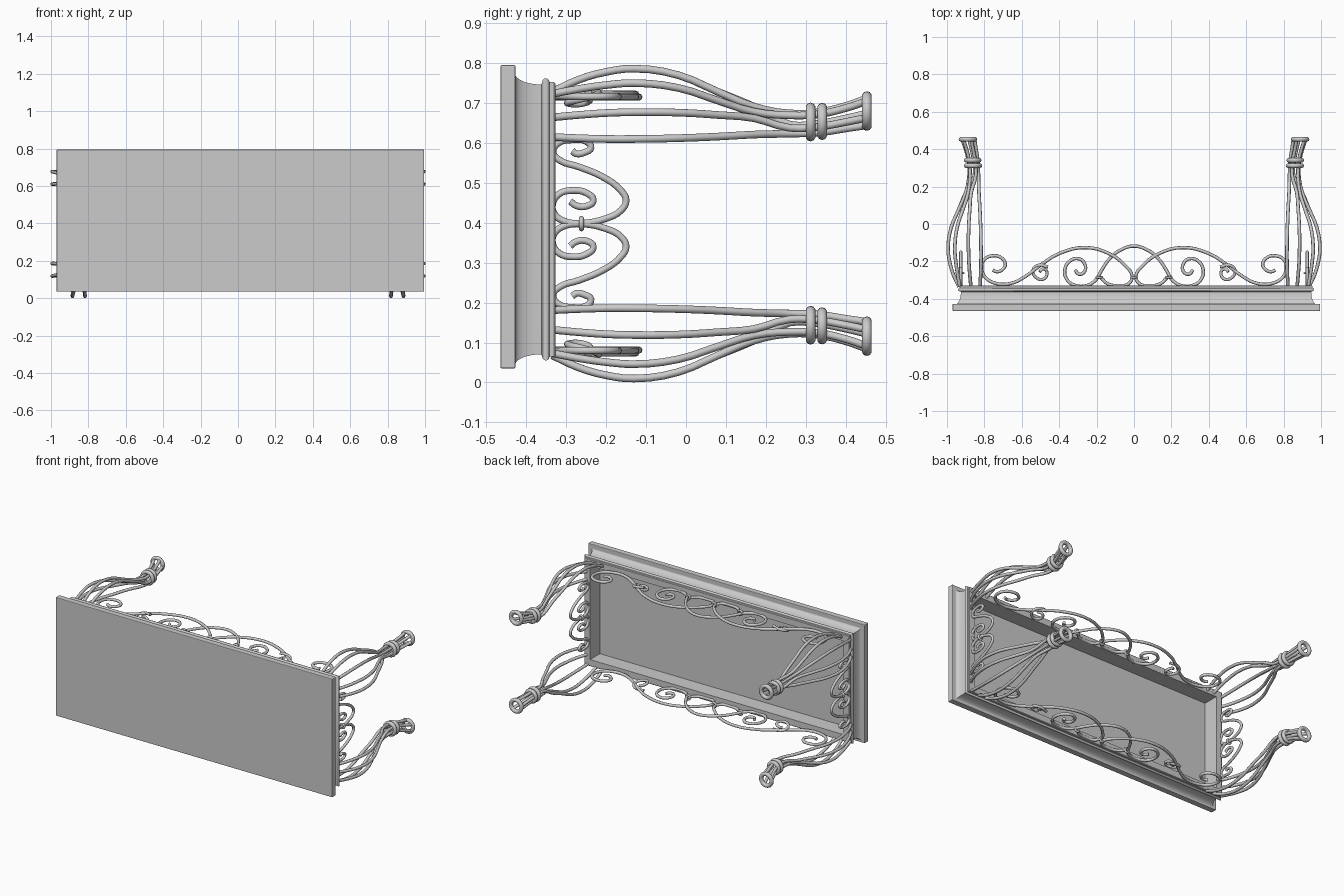
import bpy, bmesh, math
from mathutils import Vector

if "Cube" in bpy.data.objects:
    bpy.data.objects.remove(bpy.data.objects["Cube"])

CZ = 0.398      # mirror height of legs and scrolls
DX = 0.606      # extra half length along x


def mesh_object(name, bm):
    bmesh.ops.recalc_face_normals(bm, faces=bm.faces)
    me = bpy.data.meshes.new(name)
    bm.to_mesh(me)
    bm.free()
    ob = bpy.data.objects.new(name, me)
    bpy.context.collection.objects.link(ob)
    return ob


def select(ob):
    bpy.ops.object.select_all(action='DESELECT')
    ob.select_set(True)
    bpy.context.view_layer.objects.active = ob


def rods(name, paths, radius, res=4):
    """Round bars following smooth curves through the given points."""
    cu = bpy.data.curves.new(name, 'CURVE')
    cu.dimensions = '3D'
    cu.bevel_depth = radius
    cu.bevel_resolution = 2
    cu.resolution_u = res
    cu.use_fill_caps = True
    for pts in paths:
        sp = cu.splines.new('BEZIER')
        sp.bezier_points.add(len(pts) - 1)
        for bp, p in zip(sp.bezier_points, pts):
            bp.co = p
            bp.handle_left_type = bp.handle_right_type = 'AUTO'
    ob = bpy.data.objects.new(name, cu)
    bpy.context.collection.objects.link(ob)
    select(ob)
    bpy.ops.object.convert(target='MESH')
    bpy.ops.object.shade_smooth_by_angle(angle=math.radians(50))


def ring(name, loc, major, minor, rot):
    bpy.ops.mesh.primitive_torus_add(location=loc, rotation=rot, major_radius=major,
                                     minor_radius=minor, major_segments=24, minor_segments=10)
    ob = bpy.context.object
    ob.name = name
    bpy.ops.object.shade_smooth()


# table top slab
bm = bmesh.new()
bmesh.ops.create_cube(bm, size=1)
for v in bm.verts:
    v.co = Vector((0.0125 + v.co.x * 1.965, -0.446 + v.co.y * 0.038, 0.415 + v.co.z * 0.76))
bmesh.ops.bevel(bm, geom=bm.edges[:], offset=0.004, segments=2, affect='EDGES', profile=0.5)
mesh_object("table_top", bm)

# moulded frame: profile (outward offset, y) swept round the rectangle
prof = [(-0.053, -0.4285)]
for i in range(9):
    t = math.pi / 2 * i / 8
    prof.append((0.0125 - 0.028 * math.sin(t), -0.4285 + 0.066 * (1 - math.cos(t))))
for i in range(7):
    t = math.pi * i / 6
    prof.append((-0.009 + 0.009 * math.sin(t), -0.351 - 0.009 * math.cos(t)))
prof += [(-0.0095, -0.340), (-0.0095, -0.331), (-0.013, -0.3275), (-0.053, -0.3275)]
bm = bmesh.new()
loops = []
for d, y in prof:
    loops.append([bm.verts.new((0.011 + sx * (0.952 + d), y, 0.4085 + sz * (0.3535 + d)))
                  for sx, sz in ((1, 1), (-1, 1), (-1, -1), (1, -1))])
for a, b in zip(loops, loops[1:] + loops[:1]):
    for i in range(4):
        j = (i + 1) % 4
        bm.faces.new((a[i], a[j], b[j], b[i]))
select(mesh_object("moulded_frame", bm))
bpy.ops.object.shade_smooth_by_angle(angle=math.radians(35))

# legs: five bars each, bulging at the corner and gathered by rings
YS = (-0.335, -0.27, -0.2, -0.13, -0.02, 0.08, 0.17)
OUTER = (0.330, 0.360, 0.380, 0.388, 0.372, 0.330, 0.293)
CORNER = (0.325, 0.337, 0.347, 0.352, 0.340, 0.308, 0.280)
MID = (0.266, 0.272, 0.277, 0.279, 0.278, 0.272, 0.264)
INNER = (0.217, 0.214, 0.212, 0.212, 0.214, 0.218, 0.223)
NECK = ((0.26, 0.252, 0.027), (0.33, 0.2545, 0.027), (0.40, 0.268, 0.030), (0.455, 0.282, 0.036))
BARS = ((CORNER, CORNER, 45), (OUTER, MID, -27), (MID, OUTER, 117),
        (OUTER, INNER, -99), (INNER, OUTER, 189))
for sx, side in ((-1, "left"), (1, "right")):
    for sz, level in ((-1, "lower"), (1, "upper")):
        tag = f"{level}_{side}"

        def place(a, y, b):
            return (sx * (DX + a), y, CZ + sz * b)

        paths = []
        for pa, pb, deg in BARS:
            c, s = math.cos(math.radians(deg)), math.sin(math.radians(deg))
            pts = [place(a, y, b) for a, y, b in zip(pa, YS, pb)]
            pts += [place(m + r * c, y, m + r * s) for y, m, r in NECK]
            paths.append(pts)
        rods("leg_bars_" + tag, paths, 0.0095, 3)
        for i, (y, m, R) in enumerate(((0.312, 0.2545, 0.036), (0.341, 0.256, 0.034),
                                       (0.453, 0.282, 0.037))):
            name = ("leg_collar_", "leg_collar_", "leg_foot_ring_")[i] + tag
            ring(name, place(m, y, m), R, 0.0125, (math.pi / 2, 0, 0))

# side scrolls: one S per half as (y, z above centre), in hundredths
SIDE = [(-28.5, 18.2), (-27.5, 17.5), (-25.5, 17.8), (-23.8, 19), (-25, 20.6), (-28.5, 21),
        (-32.2, 20), (-33.3, 17.8), (-31.5, 15.8), (-26.8, 14.2), (-20.5, 11.5), (-16.3, 8.3),
        (-15, 5.8), (-16.3, 3.3), (-20, 1.3), (-26.2, 0.1), (-30.5, 0.6), (-33, 2.5),
        (-33.4, 5), (-31.8, 7.4), (-28.5, 8.3), (-24.8, 7.6), (-23.2, 5.8), (-24.8, 4.4),
        (-27.5, 4.5), (-29, 5.6)]
for sx, side in ((-1, "left"), (1, "right")):
    x = sx * 0.926
    rods("side_scroll_" + side,
         [[(x, y / 100, CZ + s * z / 100) for y, z in SIDE] for s in (1, -1)], 0.0085)
    ring("side_scroll_clip_" + side, (x, -0.262, CZ), 0.013, 0.0065, (math.pi / 2, 0, 0))

# long scrolls: left half as (x, y) in hundredths
LONG_S = [(-75.5, -24.6), (-73.5, -25.5), (-70.5, -24.5), (-68.8, -21.5), (-71, -18),
          (-75.5, -17), (-80, -19), (-81.5, -23.5), (-79.5, -28.5), (-74, -31.7), (-66, -31.8),
          (-58, -28), (-50, -22), (-40, -15.8), (-26, -12.6), (-13, -16), (-5, -22), (-1, -28),
          (-3, -32), (-8, -33), (-14, -32), (-18, -28.3)]
ARCH = [(-31.5, -24.5), (-29.5, -26.8), (-26.5, -25.5), (-26.5, -21), (-30, -18.5),
        (-34.5, -20), (-37, -24.5), (-36, -29.5), (-31.5, -32.8), (-25.5, -33), (-20.5, -30),
        (-17.5, -25), (-13, -18.5), (-7, -13.8), (0, -11.8)]
CURL = [(-50.5, -25.5, 0), (-48.5, -24, -1), (-46.5, -26, -2), (-48.5, -29.5, -2),
        (-52.5, -28.5, -1.5), (-54, -24.5, -0.5), (-51, -22, 0.5), (-46, -23, 1)]
for sz, level in ((-1, "lower"), (1, "upper")):
    def at(x, y, off=0):
        return (x / 100, y / 100, CZ + sz * (0.321 + off / 100))

    arch = ARCH + [(-x, y) for x, y in ARCH[-2::-1]]
    paths = [[at(x, y, -0.4) for x, y in arch]]
    curls = []
    for s in (1, -1):
        paths.append([at(s * x, y, 0.3 * s) for x, y in LONG_S])
        curls.append([at(s * x, y, o) for x, y, o in CURL])
    rods("long_scroll_" + level, paths, 0.009)
    rods("long_scroll_curls_" + level, curls, 0.0085)
    for i, x in enumerate((-18.5, 0, 18.5)):
        ring(f"long_scroll_clip_{level}_{i + 1}", at(x, -28.5), 0.014, 0.0065,
             (math.pi / 2, 0, 0))
